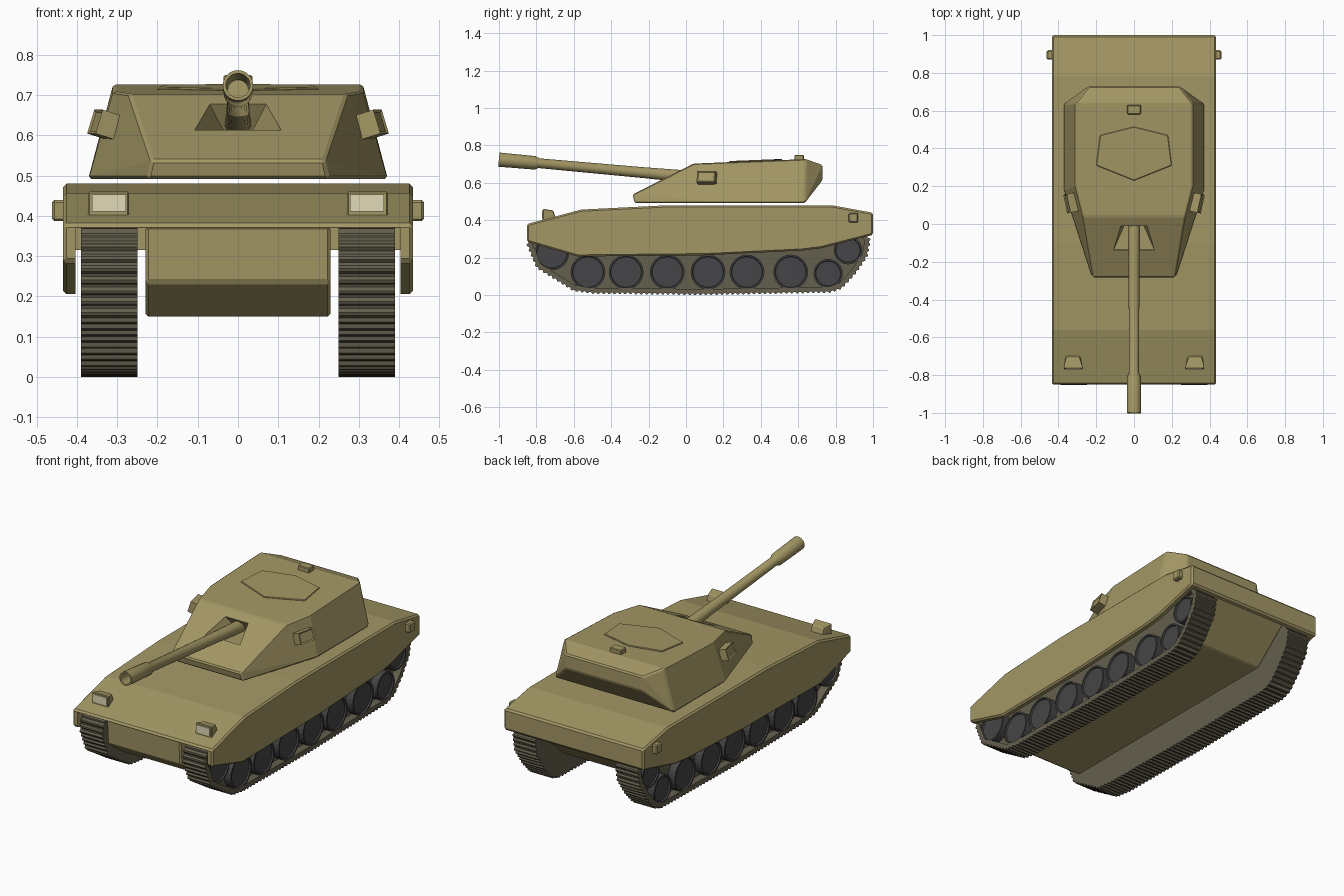
import bpy, bmesh
from math import pi, sin, cos, radians
from mathutils import Vector, Matrix

if "Cube" in bpy.data.objects:
    bpy.data.objects.remove(bpy.data.objects["Cube"])


def material(name, rgb):
    m = bpy.data.materials.new(name)
    m.diffuse_color = (*rgb, 1)
    m.use_nodes = True
    m.node_tree.nodes["Principled BSDF"].inputs["Base Color"].default_value = m.diffuse_color
    return m


KHAKI = material("khaki", (0.37, 0.31, 0.13))
TRACK = material("track", (0.13, 0.115, 0.075))
WHEEL = material("wheel_grey", (0.06, 0.06, 0.063))
LENS = material("lens", (0.75, 0.70, 0.48))


def add(name, bm, mat=KHAKI, mirror=False, bevel=0):
    bmesh.ops.recalc_face_normals(bm, faces=bm.faces)
    me = bpy.data.meshes.new(name)
    bm.to_mesh(me)
    bm.free()
    me.materials.append(mat)
    ob = bpy.data.objects.new(name, me)
    bpy.context.collection.objects.link(ob)
    if bevel:
        b = ob.modifiers.new("bevel", 'BEVEL')
        b.width, b.segments, b.limit_method = bevel, 1, 'ANGLE'
        b.angle_limit = radians(22)
    if mirror:
        ob.modifiers.new("mirror", 'MIRROR')
    return ob


def cut(ob, cutter):
    mod = ob.modifiers.new("cut", 'BOOLEAN')
    mod.operation, mod.object, mod.solver = 'DIFFERENCE', cutter, 'EXACT'
    cutter.hide_render = True
    cutter.hide_viewport = True


def prism(profile, x0, x1):
    """Side profile of (y, z) points extruded along x."""
    bm = bmesh.new()
    a = [bm.verts.new((x0, y, z)) for y, z in profile]
    b = [bm.verts.new((x1, y, z)) for y, z in profile]
    bm.faces.new(a)
    bm.faces.new(b)
    n = len(a)
    for i in range(n):
        j = (i + 1) % n
        bm.faces.new((a[i], a[j], b[j], b[i]))
    return bm


def hull(points, both=False):
    """Convex solid around points, optionally mirrored in x."""
    bm = bmesh.new()
    for x, y, z in points:
        bm.verts.new((x, y, z))
        if both:
            bm.verts.new((-x, y, z))
    bmesh.ops.convex_hull(bm, input=bm.verts)
    bmesh.ops.dissolve_limit(bm, angle_limit=radians(3), verts=bm.verts, edges=bm.edges)
    return bm


def lathe(bm, profile, n, origin, axis):
    """Revolve (radius, distance) points round an axis; ends are capped."""
    rot = Vector((0, 0, 1)).rotation_difference(Vector(axis)).to_matrix()
    rings = [[bm.verts.new(Vector(origin) + rot @ Vector((r * cos(2 * pi * i / n), r * sin(2 * pi * i / n), d)))
              for i in range(n)] for r, d in profile]
    for a, b in zip(rings, rings[1:]):
        for i in range(n):
            j = (i + 1) % n
            bm.faces.new((a[i], a[j], b[j], b[i]))
    bm.faces.new(rings[0])
    bm.faces.new(rings[-1])


def box(x0, x1, y0, y1, z0, z1):
    return prism([(y0, z0), (y1, z0), (y1, z1), (y0, z1)], x0, x1)


# Upper hull with side skirts, hollowed underneath
upper = add("upper_hull", prism([(-.85, .38), (-.56, .457), (-.1, .48), (.78, .48), (1, .44), (1, .322),
                                 (.72, .25), (.62, .238), (.1, .213), (-.58, .206), (-.85, .285)],
                                -.435, .435), bevel=.009)
cut(upper, add("hull_cutter", box(-.404, .404, -1.1, .975, 0, .37)))

# Lower hull between the tracks
add("lower_hull", prism([(-.843, .375), (-.835, .235), (-.72, .15), (.76, .15), (.975, .335), (.975, .375)],
                        -.23, .23), bevel=.008)

# Turret with a gun recess
turret = add("turret", hull([(.225, -.275, .492), (.372, .18, .492), (.372, .635, .492), (.215, -.285, .538),
                             (.27, .04, .703), (.31, .2, .7095), (.31, .64, .727),
                             (.24, .73, .695), (.24, .73, .615)], True), bevel=.007)
cut(turret, add("recess_cutter", hull([(.107, -.135, .61), (.11, -.145, .635), (.07, -.01, .677),
                                       (.07, -.03, .71), (.035, .03, .61)], True)))

# Roof hatch, following the slope of the roof
bm = bmesh.new()
hexagon = [(0, .515), (.18, .47), (.20, .31), (0, .23), (-.20, .31), (-.18, .47)]
low = bm.faces.new([bm.verts.new((x, y, .701 + .04 * (y - .04))) for x, y in hexagon])
ext = bmesh.ops.extrude_face_region(bm, geom=[low])
bmesh.ops.translate(bm, vec=(0, 0, .008), verts=[v for v in ext["geom"] if isinstance(v, bmesh.types.BMVert)])
add("roof_hatch", bm, bevel=.003)
add("roof_sight", box(-.036, .036, .58, .63, .70, .75), bevel=.004)

# Gun barrel with a hollow muzzle sleeve
bm = bmesh.new()
lathe(bm, [(.034, 0), (.029, .3), (.026, .87), (.036, .89), (.038, 1.085), (.030, 1.085), (.026, .95)],
      20, (0, .08, .627), (0, -1, .09))
gun = add("gun_barrel", bm)
for p in gun.data.polygons:
    p.use_smooth = len(p.vertices) == 4
gun.data.set_sharp_from_angle(angle=radians(30))

# Turret side boxes with inset faces
bm = bmesh.new()
bmesh.ops.create_cube(bm, size=1, matrix=Matrix.Diagonal((.05, .10, .062, 1)))
outer = max(bm.faces, key=lambda f: f.calc_center_median().x)
bmesh.ops.inset_region(bm, faces=[outer], thickness=.009, depth=-.005)
bmesh.ops.transform(bm, verts=bm.verts, matrix=Matrix.Translation((.332, .112, .627))
                    @ Matrix.Rotation(radians(-12), 4, 'Z') @ Matrix.Rotation(radians(-17), 4, 'Y'))
add("turret_side_box", bm, mirror=True)

# Rear side lamps and headlights
add("rear_side_lamp", box(.42, .462, .87, .92, .387, .44), mirror=True, bevel=.006)
add("headlight", hull([(.27, -.768, .39), (.373, -.768, .39), (.27, -.765, .461), (.373, -.765, .461),
                       (.287, -.71, .452), (.36, -.71, .452), (.287, -.692, .40), (.36, -.692, .40)]),
    mirror=True, bevel=.004)
add("headlight_lens", box(.278, .363, -.771, -.76, .411, .453), LENS, mirror=True)

# Tracks: path resampled into square teeth, recessed on the outer side
path = [Vector(p) for p in [(-.845, .27), (-.795, .15), (-.60, .028), (-.50, .015), (.1, .008), (.77, .02),
                            (.83, .04), (.9, .115), (.965, .21), (.98, .295), (.94, .36), (-.80, .362), (-.835, .33)]]
segs = [(a, b - a) for a, b in zip(path, path[1:] + path[:1])]
total = sum(d.length for _, d in segs)
N = 560


def at(s):
    s %= total
    for a, d in segs:
        if s <= d.length:
            return a + d * (s / d.length)
        s -= d.length
    return path[0].copy()


outline, inner = [], []
for i in range(N):
    s = total * i / N
    t = (at(s + .03) - at(s - .03)).normalized()
    out = Vector((t.y, -t.x))
    outline.append(at(s) + out * (.008 if i % 4 < 2 else 0))
    inner.append(at(s) - out * .024)
bm = bmesh.new()
loops = [[bm.verts.new((x, p.x, p.y)) for p in pts]
         for x, pts in ((.25, outline), (.39, outline), (.39, inner), (.345, inner))]
for a, b in zip(loops, loops[1:]):
    for i in range(N):
        j = (i + 1) % N
        bm.faces.new((a[i], a[j], b[j], b[i]))
bm.faces.new(loops[0])
bm.faces.new(loops[-1])
add("track", bm, TRACK, mirror=True)

# Road wheels and end wheels
bm = bmesh.new()
wheels = [(y, .123, .093) for y in (-.524, -.32, -.10, .118, .326, .56)]
wheels += [(-.717, .225, .092), (.76, .115, .078), (.866, .24, .076)]
for y, z, r in wheels:
    lathe(bm, [(r, 0), (r, .048), (r - .009, .048), (r - .012, .040)], 24, (.34, y, z), (1, 0, 0))
add("wheels", bm, WHEEL, mirror=True)
